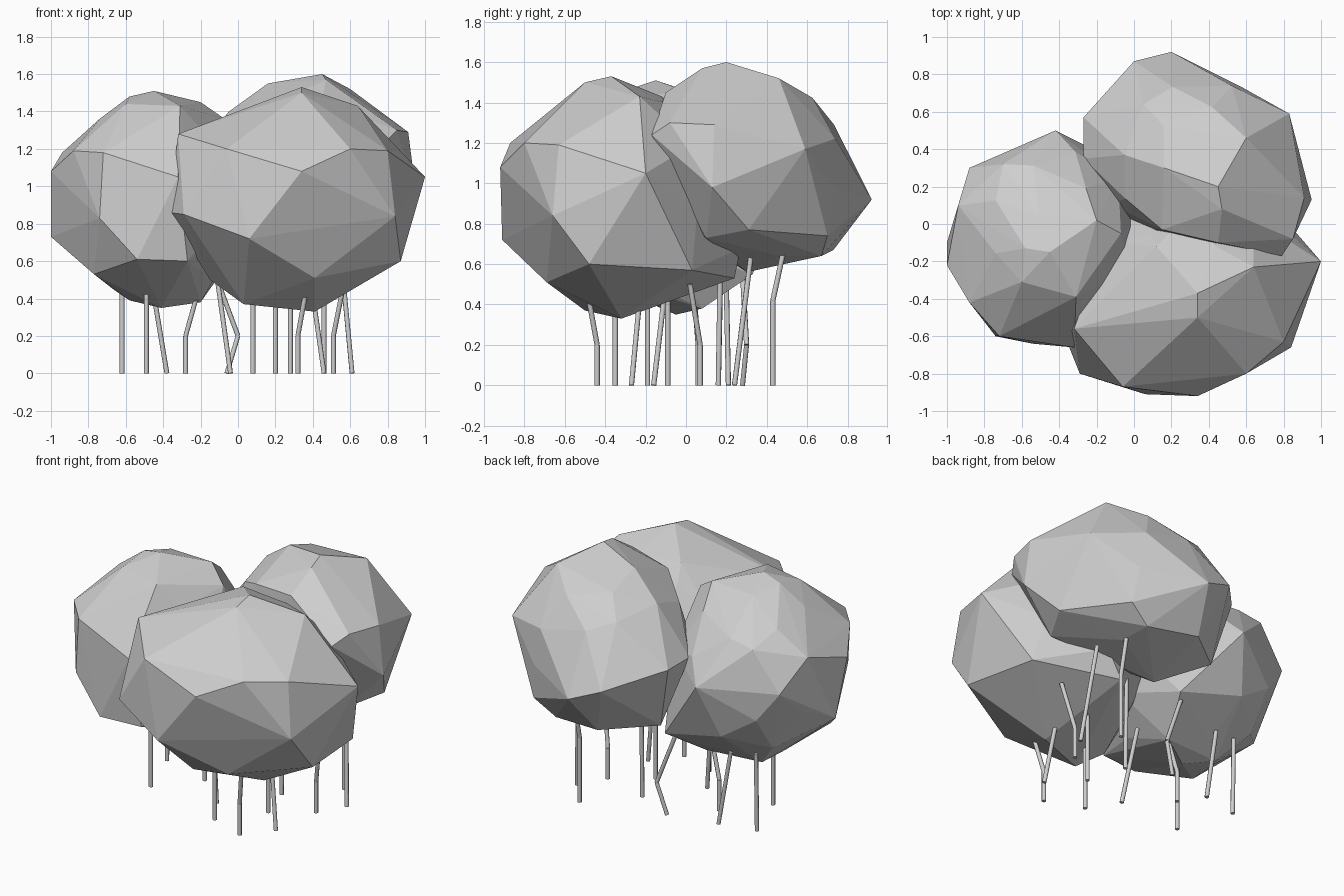
import bpy
import bmesh
from mathutils import Vector, Matrix, Euler

default_cube = bpy.data.objects.get("Cube")
if default_cube:
    bpy.data.objects.remove(default_cube, do_unlink=True)


def make_material(name, colour):
    material = bpy.data.materials.new(name)
    material.use_nodes = True
    material.diffuse_color = colour
    for node in material.node_tree.nodes:
        if node.type == 'BSDF_PRINCIPLED':
            node.inputs["Base Color"].default_value = colour
    return material


def finish(name, bm, material):
    """Turn a bmesh into an object with one material."""
    bmesh.ops.recalc_face_normals(bm, faces=bm.faces)
    mesh = bpy.data.meshes.new(name)
    bm.to_mesh(mesh)
    bm.free()
    mesh.materials.append(material)
    obj = bpy.data.objects.new(name, mesh)
    bpy.context.collection.objects.link(obj)
    return obj


def make_clump(name, centre, radii, turn, corners, material):
    """Faceted foliage: a low-poly ellipsoid pulled out to a few corners."""
    place = (Matrix.Translation(centre)
             @ Matrix.Diagonal((*radii, 1))
             @ Euler(turn).to_matrix().to_4x4())
    core = bmesh.new()
    bmesh.ops.create_icosphere(core, subdivisions=2, radius=1, matrix=place)
    points = [vert.co.copy() for vert in core.verts]
    core.free()

    # wrap the rounded core and its corners in one hull
    bm = bmesh.new()
    for point in points + [Vector(corner) for corner in corners]:
        bm.verts.new(point)
    bmesh.ops.convex_hull(bm, input=list(bm.verts))
    loose = [vert for vert in bm.verts if not vert.link_faces]
    bmesh.ops.delete(bm, geom=loose, context='VERTS')
    return finish(name, bm, material)


def add_rod(bm, start, end):
    """One straight, capped length of stem."""
    axis = end - start
    place = (Matrix.Translation((start + end) / 2)
             @ axis.to_track_quat('Z', 'Y').to_matrix().to_4x4())
    bmesh.ops.create_cone(bm, cap_ends=True, segments=8, radius1=STEM_RADIUS,
                          radius2=STEM_RADIUS, depth=axis.length, matrix=place)


def make_stem(name, path, material):
    """Thin round stem that follows a short path from the ground up."""
    bm = bmesh.new()
    points = [Vector(point) for point in path]
    for start, end in zip(points, points[1:]):
        add_rod(bm, start, end)
    for face in bm.faces:
        face.smooth = len(face.verts) == 4
    for edge in bm.edges:
        edge.smooth = all(face.smooth for face in edge.link_faces)
    return finish(name, bm, material)


STEM_RADIUS = 0.013
KNEE = 0.2
grey = make_material("foliage grey", (0.62, 0.62, 0.62, 1))
stem_grey = make_material("stem grey", (0.62, 0.62, 0.62, 1))

# Foliage clumps
make_clump("front_foliage", (.32, -.3, .93), (.57, .5, .52), (.3, .2, .5), [
    (1, -.2, 1.05), (.8, -.63, 1.19), (.84, -.66, .84), (.87, -.48, .6),
    (.6, -.8, 1.2), (.34, -.92, 1.08), (.06, -.91, .72), (-.06, -.87, 1.2),
    (-.29, -.8, .85), (-.37, -.6, .86), (-.32, -.56, 1.28),
    (.34, -.37, 1.53), (.34, -.5, 1.5), (.64, -.23, 1.43),
    (.12, -.12, 1.43), (.41, -.32, .33), (.41, -.69, .51),
    (.03, -.5, .37), (-.15, -.45, .5), (.8, .03, .57),
    (.42, .27, .68), (.3, .24, .53), (.35, .25, .9),
], grey)

make_clump("side_foliage", (-.46, -.07, .93), (.5, .52, .53), (.1, .4, .2), [
    (-1, -.22, 1.08), (-1, -.1, .73), (-.88, -.42, 1.19),
    (-.72, -.6, 1.18), (-.74, -.6, .83), (-.54, -.64, .61),
    (-.32, -.66, 1.05), (-.27, -.6, .6), (-.77, -.38, .53),
    (-.45, -.15, 1.51), (-.58, -.13, 1.48), (-.6, -.31, 1.44),
    (-.31, -.39, 1.43), (-.2, .02, 1.45), (-.94, .1, 1.18),
    (-.41, -.05, .35), (-.58, .05, .39), (-.2, .08, .38),
    (-.88, .3, 1), (-.42, .5, 1), (-.7, .32, 1.25),
    (-.08, .33, .55), (-.07, -.05, 1.36),
], grey)

make_clump("back_foliage", (.32, .35, 1.07), (.53, .45, .46), (.5, .1, .3), [
    (.2, .92, .92), (0, .87, 1), (.83, .59, 1.17), (.52, .71, 1.25),
    (.95, .13, .98), (.91, .14, 1.29), (.85, -.08, 1.3),
    (.79, -.17, 1.24), (.45, .2, 1.6), (.47, .08, 1.57),
    (.16, .3, 1.55), (.6, .46, 1.52), (.05, .64, 1.35),
    (.45, -.1, 1.45), (.15, -.03, 1.42), (.12, .73, .67),
    (.46, .67, .64), (.6, .7, .74), (.83, .31, .77), (.72, .1, .73),
    (.1, .3, .56), (-.17, .5, .69), (-.27, .57, 1.1), (-.27, .35, 1.1),
], grey)

# Stems: paths from the foot, through any knee, to the tip in the foliage
stems = [
    [(-.62, .16, 0), (-.62, .17, .5)],
    [(-.49, -.19, 0), (-.49, -.19, .5)],
    [(-.38, .21, 0), (-.46, .2, .48)],
    [(-.28, .06, 0), (-.28, .06, KNEE), (-.21, .04, .45)],
    [(-.06, .28, 0), (0, .3, KNEE), (-.13, .28, .55)],
    [(-.04, -.16, 0), (-.11, -.1, .5)],
    [(.08, -.35, 0), (.08, -.35, .45)],
    [(.2, .16, 0), (.2, .17, .6)],
    [(.28, -.09, 0), (.28, -.09, .45)],
    [(.32, -.44, 0), (.32, -.44, KNEE), (.36, -.48, .42)],
    [(.46, -.27, 0), (.4, -.23, .42)],
    [(.46, .43, 0), (.46, .43, .42), (.46, .48, .65)],
    [(.51, .07, 0), (.51, .07, KNEE), (.57, .02, .5)],
    [(.61, .24, 0), (.55, .32, .63)],
]
for number, path in enumerate(stems, start=1):
    make_stem(f"stem_{number}", path, stem_grey)
